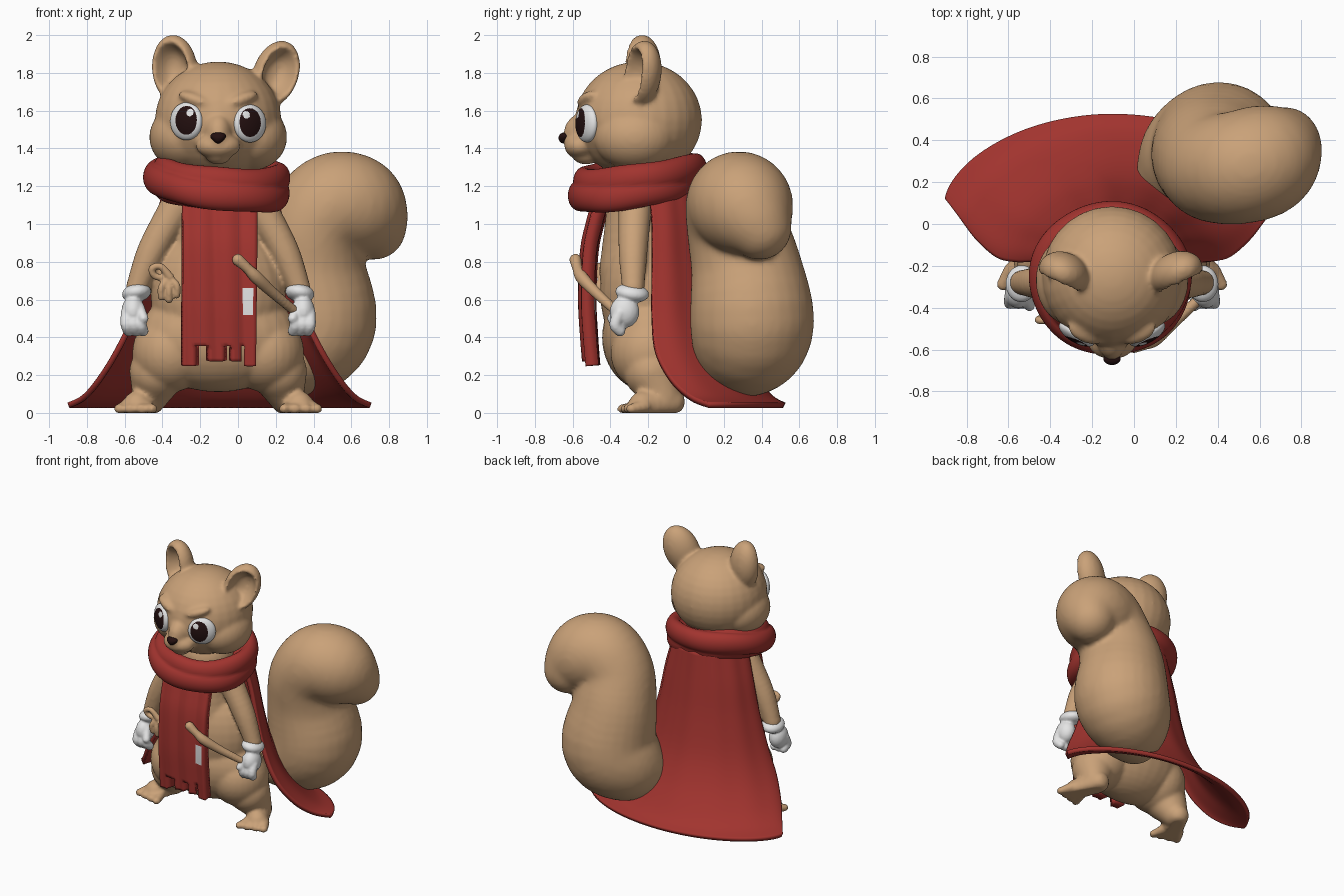
import bpy, bmesh
from math import sin, cos, pi, radians
from mathutils import Matrix, Vector, Euler

cube = bpy.data.objects.get("Cube")
if cube:
    bpy.data.objects.remove(cube)

CX = -0.105  # the figure stands off centre to balance its tail


def material(name, *rgb):
    m = bpy.data.materials.new(name)
    m.use_nodes = True
    m.diffuse_color = (*rgb, 1)
    m.node_tree.nodes["Principled BSDF"].inputs["Base Color"].default_value = (*rgb, 1)
    return m


FUR = material("tan fur", 0.59, 0.36, 0.19)
RED = material("red cloth", 0.36, 0.034, 0.028)
WHITE = material("white", 0.78, 0.78, 0.78)
DARK = material("dark brown", 0.017, 0.005, 0.005)

# Unit sphere reused by every rounded part
bm = bmesh.new()
bmesh.ops.create_uvsphere(bm, u_segments=28, v_segments=18, radius=1)
BALL_VERTS = [v.co.copy() for v in bm.verts]
BALL_FACES = [[v.index for v in f.verts] for f in bm.faces]
bm.free()


def add_object(name, mesh, mats, x):
    for m in mats:
        mesh.materials.append(m)
    mesh.polygons.foreach_set("use_smooth", [True] * len(mesh.polygons))
    ob = bpy.data.objects.new(name, mesh)
    ob.location.x = x
    bpy.context.collection.objects.link(ob)
    return ob


def finish(name, bm, mats, x=CX):
    mesh = bpy.data.meshes.new(name)
    bm.to_mesh(mesh)
    bm.free()
    return add_object(name, mesh, mats, x)


def fuse(name, pts, mat, voxel, smooth=4, x=CX):
    """Build the collected balls and fuse them into one smooth skin."""
    n = len(BALL_VERTS)
    faces = [[i + k for i in f] for k in range(0, len(pts), n) for f in BALL_FACES]
    mesh = bpy.data.meshes.new(name)
    mesh.from_pydata(pts, [], faces)
    ob = add_object(name, mesh, [mat], x)
    mod = ob.modifiers.new("fuse", "REMESH")
    mod.mode, mod.voxel_size, mod.use_smooth_shade = "VOXEL", voxel, True
    mod = ob.modifiers.new("soften", "SMOOTH")
    mod.factor, mod.iterations = 0.5, smooth


def spline(pts, n):
    """Sample n steps per span along a smooth path through tuples of any length."""
    P = [pts[0], *pts, pts[-1]]
    out = []
    for a, b, c, d in zip(P, P[1:], P[2:], P[3:]):
        for k in range(n):
            t = k / n
            out.append([0.5 * (2*q + (r-p)*t + (2*p-5*q+4*r-s)*t*t + (3*q-p-3*r+s)*t**3)
                        for p, q, r, s in zip(a, b, c, d)])
    return out + [list(pts[-1])]


def ball(pts, loc, radii, rot=(0, 0, 0), shape=Vector.copy):
    m = Matrix.LocRotScale(Vector(loc), Euler([radians(a) for a in rot]), Vector(radii))
    pts.extend([m @ shape(v) for v in BALL_VERTS])


def limb(pts, path, n=5):
    for x, y, z, r in spline(path, n):
        ball(pts, (x, y, z), (r, r, r))


def sheet(bm, nu, nv, f, wrap=False):
    """Grid of faces over f(i, j); wrap closes both directions."""
    cu, cv = (nu, nv) if wrap else (nu + 1, nv + 1)
    V = [[bm.verts.new(f(i, j)) for j in range(cv)] for i in range(cu)]
    for i in range(nu):
        for j in range(nv):
            k, l = (i + 1) % cu, (j + 1) % cv
            bm.faces.new((V[i][j], V[k][j], V[k][l], V[i][l]))
    bmesh.ops.recalc_face_normals(bm, faces=bm.faces)


# Body with arms, legs and feet
body = []
limb(body, [(0, -0.22, 1.2, 0.19), (0, -0.22, 1.0, 0.21), (0, -0.21, 0.75, 0.25)])
ball(body, (0, -0.2, 0.64), (0.36, 0.255, 0.38))
ball(body, (0, -0.19, 0.4), (0.42, 0.255, 0.29))
for s in (-1, 1):
    ball(body, (s * 0.25, -0.19, 0.32), (0.205, 0.21, 0.21))
    limb(body, [(s * 0.22, -0.27, 1.09, 0.09), (s * 0.35, -0.28, 0.86, 0.078),
                (s * 0.43, -0.28, 0.66, 0.06)], 8)
    limb(body, [(s * 0.32, -0.18, 0.22, 0.15), (s * 0.36, -0.12, 0.09, 0.095)])
    limb(body, [(s * 0.36, -0.08, 0.06, 0.075), (s * 0.43, -0.23, 0.04, 0.075)])
    for t in range(4):
        limb(body, [(s * (0.38 + t * 0.035), -0.22, 0.035, 0.035),
                    (s * (0.35 + t * 0.058), -0.335 + 0.015 * t, 0.02, 0.03)])
for p in body:
    p.z = max(p.z, 0)
fuse("body", body, FUR, 0.013, 6)


# Head with cheeks, muzzle, brows and cupped ears
def cupped(v):
    p = v.copy()
    if p.y < 0:
        r = min(1, Vector((p.x, p.z)).length / 0.8)
        p.y *= 1 - 1.5 * (1 - r ** 4)
    return p


head = []
ball(head, (0, -0.25, 1.55), (0.335, 0.335, 0.31))
ball(head, (0, -0.56, 1.415), (0.12, 0.085, 0.07))
ball(head, (0, -0.54, 1.49), (0.075, 0.11, 0.1), (30, 0, 0))
ball(head, (0, -0.6, 1.455), (0.045, 0.06, 0.04))
ball(head, (0, -0.53, 1.365), (0.07, 0.075, 0.05))
for s in (-1, 1):
    ball(head, (s * 0.18, -0.27, 1.46), (0.185, 0.22, 0.175))
    ball(head, (s * 0.04, -0.595, 1.41), (0.05, 0.045, 0.038))
    ball(head, (s * 0.12, -0.515, 1.66), (0.1, 0.055, 0.035), (0, -s * 18, s * 22))
for s, x, z, lean in ((-1, -0.23, 1.82, -6), (1, 0.305, 1.795, 22)):
    ball(head, (x, -0.235, z), (0.125, 0.1, 0.183), (0, lean, s * 25), cupped)
fuse("head", head, FUR, 0.012, 9)

# Nose
nose = []
ball(nose, (0, -0.645, 1.455), (0.038, 0.03, 0.03),
     shape=lambda p: Vector((p.x * (1 + 0.5 * p.z), p.y, p.z)))
fuse("nose", nose, DARK, 0.005, 1)

# Eyes: white with a dark pupil and a highlight
for s, side in ((-1, "right"), (1, "left")):
    bm = bmesh.new()
    bmesh.ops.create_icosphere(bm, subdivisions=6, radius=1)
    for f in bm.faces:
        c = f.calc_center_median()
        x = c.x * -s
        if c.y < 0:
            if ((x - 0.17) / 0.64) ** 2 + ((c.z - 0.05) / 0.76) ** 2 < 1:
                f.material_index = 1
            if (x - 0.42) ** 2 + (c.z - 0.46) ** 2 < 0.2 ** 2:
                f.material_index = 0
    bm.transform(Matrix.LocRotScale(Vector((s * 0.168, -0.525, 1.538 - s * 0.006)),
                                    Euler((0, 0, s * radians(30))), Vector((0.096, 0.043, 0.1))))
    finish(side + "_eye", bm, [WHITE, DARK])

# Gloves with fluffy cuffs
for s, side in ((-1, "right"), (1, "left")):
    glove = []
    ball(glove, (s * 0.432, -0.285, 0.635), (0.078, 0.09, 0.048), (-8, s * 10, 0))
    ball(glove, (s * 0.45, -0.325, 0.535), (0.062, 0.078, 0.085))
    for t in range(3):
        x = 0.41 + t * 0.038
        limb(glove, [(s * x, -0.35, 0.53, 0.03), (s * x, -0.375, 0.47, 0.032),
                     (s * (x - 0.012), -0.35, 0.435, 0.03)], 4)
    limb(glove, [(s * 0.42, -0.35, 0.56, 0.03), (s * 0.395, -0.39, 0.5, 0.027)])
    fuse(side + "_glove", glove, WHITE, 0.008, 3)

# Tail curling over at the top
tail = []
limb(tail, [(0.2, 0.24, 0.3, 0.19), (0.31, 0.32, 0.37, 0.285), (0.405, 0.35, 0.49, 0.33),
            (0.38, 0.32, 0.76, 0.295), (0.4, 0.27, 0.98, 0.267), (0.5, 0.27, 1.1, 0.272),
            (0.61, 0.3, 1.1, 0.268), (0.69, 0.35, 1.04, 0.21), (0.72, 0.39, 0.98, 0.17)])
fuse("tail", tail, FUR, 0.017, 10, x=0)

# Cape: rows of height, half width, front edge and back, flaring to the ground
rows = spline([(1.22, 0.27, -0.2, 0.06), (1.0, 0.33, -0.18, 0.09), (0.75, 0.385, -0.18, 0.13),
               (0.5, 0.46, -0.18, 0.19), (0.32, 0.545, -0.16, 0.27), (0.17, 0.64, -0.08, 0.37),
               (0.08, 0.72, 0.02, 0.45), (0.04, 0.8, 0.12, 0.52)], 5)


def cape_point(i, j):
    z, w, front, back = rows[i]
    a = pi * j / 64
    fold = 1 + 0.012 * sin(a * 14) * (1 - i / len(rows))
    depth = max(0, sin(a)) ** (1 + 0.25 * i / len(rows))
    return (-w * cos(a) * fold, front + (back - front) * depth * fold, z)


bm = bmesh.new()
sheet(bm, len(rows) - 1, 64, cape_point)
ob = finish("cape", bm, [RED], x=-0.098)
mod = ob.modifiers.new("thickness", "SOLIDIFY")
mod.thickness, mod.offset = 0.03, 0


# Scarf wrapped around the neck, with spiralling folds
def scarf_point(i, j):
    a, b = 2 * pi * i / 120, 2 * pi * j / 48
    m = 1 + 0.3 * (abs(sin(1.5 * b + 0.5 * a)) - 0.72) + 0.03 * sin(5 * a + 2 * b)
    r = 0.085 * cos(b) * m
    return ((0.305 + r) * cos(a), -0.26 + (0.28 + r) * sin(a),
            1.225 + 0.05 * sin(a) - 0.025 * cos(a) + 0.115 * sin(b) * m)


bm = bmesh.new()
sheet(bm, 120, 48, scarf_point, wrap=True)
finish("scarf", bm, [RED])

# Hanging scarf end with a frayed hem and a white patch
drape = spline([(1.14, -0.45), (1.0, -0.49), (0.85, -0.52), (0.6, -0.53),
                (0.4, -0.52), (0.25, -0.508)], 8)


def drape_point(i, j):
    x = -0.295 + 0.39 * i / 26
    z, y = drape[j]
    return (x, y + 0.008 * sin(x * 45 + z) + 0.5 * (x + 0.1) ** 2, z)


bm = bmesh.new()
sheet(bm, 26, len(drape) - 1, drape_point)
torn = []
for f in bm.faces:
    c = f.calc_center_median()
    col = int((c.x + 0.295) / 0.015)
    if c.z < (0.36 if col in (5, 6, 7, 8, 15, 16, 20, 21) else 0.28 if 8 < col < 20 else 0):
        torn.append(f)
    elif 21 <= col <= 24 and 0.51 < c.z < 0.65:
        f.material_index = 1
bmesh.ops.delete(bm, geom=torn, context="FACES")
ob = finish("scarf_end", bm, [RED, WHITE], x=0)
mod = ob.modifiers.new("thickness", "SOLIDIFY")
mod.thickness, mod.offset = 0.07, 0

# Wooden stick held in the left hand
stick = []
limb(stick, [(0.0, -0.585, 0.81, 0.032), (0.05, -0.575, 0.765, 0.027), (0.1, -0.55, 0.715, 0.034),
             (0.18, -0.48, 0.64, 0.029), (0.31, -0.36, 0.53, 0.025)], 10)
fuse("stick", stick, FUR, 0.008, 2, x=0)

# Cord knot at the right hip: a loop and hanging strands
cord = []
limb(cord, [(-0.37, -0.44, 0.71, 0.02), (-0.44, -0.45, 0.725, 0.018), (-0.455, -0.46, 0.765, 0.018),
            (-0.41, -0.46, 0.775, 0.018), (-0.36, -0.45, 0.72, 0.022)], 8)
for x, z in ((-0.405, 0.615), (-0.365, 0.6), (-0.325, 0.625)):
    limb(cord, [(-0.365, -0.44, 0.71, 0.022), (x, -0.46, z + 0.05, 0.019), (x, -0.45, z, 0.02)], 6)
fuse("cord_knot", cord, FUR, 0.007, 2, x=0)
